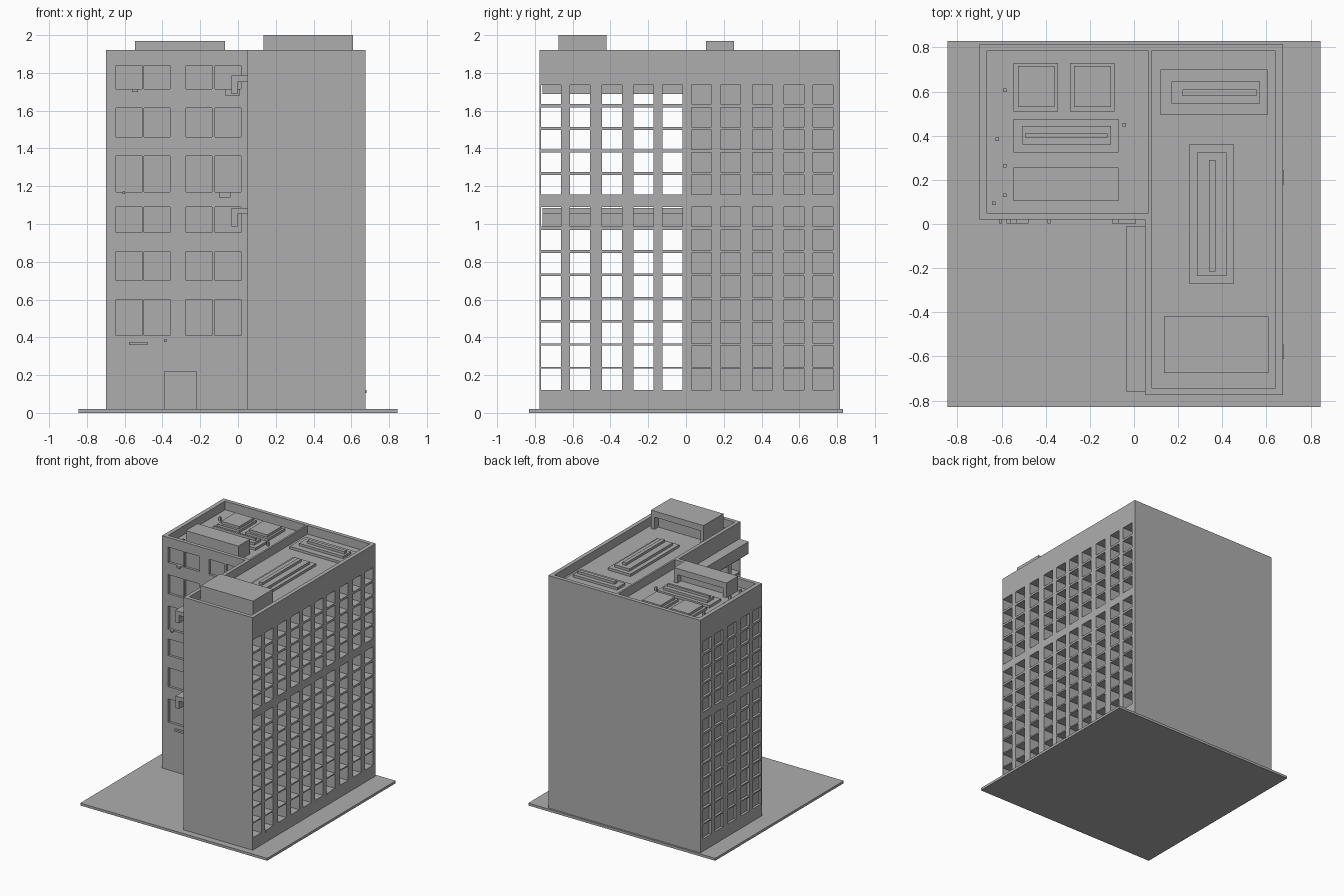
import bpy, bmesh

cube = bpy.data.objects.get("Cube")
if cube:
    bpy.data.objects.remove(cube, do_unlink=True)

grey = bpy.data.materials.new("concrete grey")
grey.use_nodes = True
GREY = (0.42, 0.42, 0.42, 1)
grey.diffuse_color = GREY
grey.node_tree.nodes["Principled BSDF"].inputs["Base Color"].default_value = GREY


def add_box(bm, x0, x1, y0, y1, z0, z1):
    vs = [bm.verts.new((x, y, z)) for z in (z0, z1)
          for x, y in ((x0, y0), (x1, y0), (x1, y1), (x0, y1))]
    bm.faces.new(vs[3::-1])
    bm.faces.new(vs[4:])
    for i in range(4):
        j = (i + 1) % 4
        bm.faces.new((vs[i], vs[j], vs[j + 4], vs[i + 4]))


def finish(bm, name):
    bmesh.ops.recalc_face_normals(bm, faces=bm.faces)
    me = bpy.data.meshes.new(name)
    bm.to_mesh(me)
    bm.free()
    me.materials.append(grey)
    ob = bpy.data.objects.new(name, me)
    bpy.context.collection.objects.link(ob)
    return ob


def boxes(name, *dims):
    bm = bmesh.new()
    for d in dims:
        add_box(bm, *d)
    return finish(bm, name)


def carve(ob, cutter):
    mod = ob.modifiers.new("cut", "BOOLEAN")
    mod.object = cutter
    mod.operation = "DIFFERENCE"
    mod.solver = "EXACT"
    bpy.context.view_layer.update()
    deps = bpy.context.evaluated_depsgraph_get()
    me = bpy.data.meshes.new_from_object(ob.evaluated_get(deps))
    ob.modifiers.clear()
    ob.data = me
    bpy.data.objects.remove(cutter, do_unlink=True)


BASE, TOP, ROOF = 0.02, 1.92, 1.85

boxes("ground_slab", (-0.845, 0.845, -0.83, 0.83, 0, BASE))

# L-shaped tower body
bm = bmesh.new()
plan = [(-0.70, 0.02), (0.05, 0.02), (0.05, -0.775), (0.675, -0.775), (0.675, 0.815), (-0.70, 0.815)]
floor = bm.faces.new([bm.verts.new((x, y, BASE)) for x, y in plan])
ext = bmesh.ops.extrude_face_region(bm, geom=[floor])
for v in ext["geom"]:
    if isinstance(v, bmesh.types.BMVert):
        v.co.z = TOP
body = finish(bm, "tower_body")

# Window grid: openings run through the front wing, shallow on the left side
starts = (-0.768, -0.615, -0.446, -0.277, -0.124)
rows = [(0.12 + 0.1237 * i, 0.235 + 0.1222 * i) for i in range(8)]
rows += [(1.156 + 0.1195 * i, 1.26 + 0.1188 * i) for i in range(5)]
cuts = []
for z0, z1 in rows:
    for y in starts:
        back = y + 0.797
        cuts.append((0.0, 0.7, y, y + 0.106, z0, z1))
        cuts.append((0.09, 0.7, back, back + 0.106, z0, z1))
        cuts.append((-0.75, -0.68, back, back + 0.106, z0, z1))

# Front windows and door
for z0, z1 in ((0.41, 0.60), (0.70, 0.855), (0.955, 1.09), (1.17, 1.36), (1.46, 1.615), (1.715, 1.84)):
    for x0 in (-0.645, -0.498, -0.275, -0.122):
        cuts.append((x0, x0 + 0.138, -0.02, 0.04, z0, z1))
cuts.append((-0.39, -0.22, -0.02, 0.04, 0.01, 0.22))

# Sunken roofs behind parapets
cuts.append((-0.665, 0.065, 0.05, 0.783, ROOF, 2.1))
cuts.append((0.08, 0.642, -0.743, 0.783, ROOF, 2.1))
carve(body, boxes("cutter", *cuts))


# Stepped roof plinths and skylights, each tier smaller than the one below
def stepped(name, *tiers):
    boxes(name, *[(*t, ROOF - 0.005, ROOF + 0.02 * (i + 1)) for i, t in enumerate(tiers)])


stepped("roof_vent_left", (-0.545, -0.345, 0.51, 0.73), (-0.525, -0.36, 0.53, 0.715))
stepped("roof_vent_right", (-0.29, -0.088, 0.51, 0.73), (-0.272, -0.105, 0.53, 0.715))
stepped("left_skylight", (-0.545, -0.07, 0.325, 0.475), (-0.505, -0.105, 0.36, 0.445),
        (-0.495, -0.12, 0.393, 0.41))
stepped("back_skylight", (0.12, 0.605, 0.495, 0.70), (0.17, 0.57, 0.545, 0.645),
        (0.22, 0.555, 0.58, 0.61))
stepped("wing_skylight", (0.25, 0.452, -0.27, 0.36), (0.285, 0.42, -0.235, 0.325),
        (0.34, 0.37, -0.215, 0.29))


# Roof housings open toward the back
def housing(name, x0, x1, y0, y1, top):
    ob = boxes(name, (x0, x1, y0, y1, ROOF - 0.005, top))
    carve(ob, boxes("cutter", (x0 + 0.03, x1 - 0.03, y1 - 0.05, y1 + 0.05, ROOF - 0.05, top - 0.05)))


housing("left_roof_housing", -0.545, -0.07, 0.105, 0.255, 1.97)
housing("wing_roof_housing", 0.135, 0.61, -0.675, -0.42, 2.0)

boxes("roof_pipes", *[(x - 0.008, x + 0.008, y - 0.008, y + 0.008, ROOF - 0.005, ROOF + 0.03)
                      for x, y in ((-0.585, 0.605), (-0.62, 0.385), (-0.585, 0.265),
                                   (-0.635, 0.095), (-0.585, 0.13), (-0.045, 0.45))])

# Canopies with a hanging lip along the inner side of the wing
for name, top in (("lower_canopy", 1.085), ("upper_canopy", 1.785)):
    boxes(name, (-0.035, 0.055, -0.76, -0.01, top - 0.033, top),
          (-0.035, -0.002, -0.76, -0.01, top - 0.098, top - 0.033))

# Small wall boxes below front windows and on the sides
boxes("front_wall_boxes", *[(x0, x1, 0.003, 0.03, z0, z1) for x0, x1, z0, z1 in (
    (-0.56, -0.53, 1.70, 1.715), (-0.612, -0.597, 1.16, 1.172), (-0.1, -0.04, 1.14, 1.17),
    (-0.07, 0.01, 1.68, 1.715), (-0.578, -0.478, 0.36, 0.375), (-0.392, -0.378, 0.375, 0.39))])
boxes("side_wall_boxes", *[(0.65, 0.68, y, y + 0.065, 0.105, 0.12) for y in (-0.612, 0.18)])
